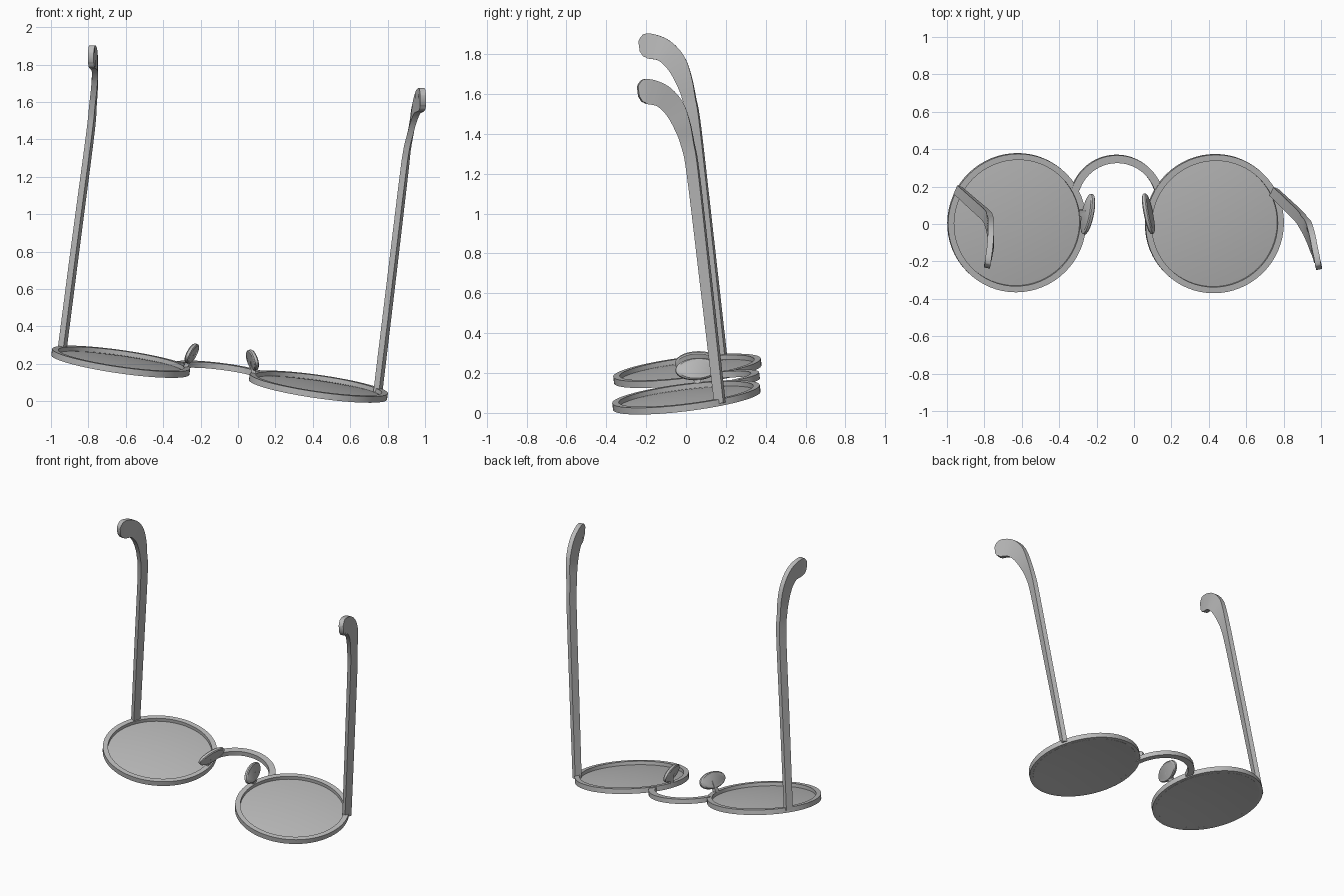
import bpy, bmesh, math
from mathutils import Vector, Matrix

if "Cube" in bpy.data.objects:
    bpy.data.objects.remove(bpy.data.objects["Cube"])

grey = bpy.data.materials.new("plain_grey")
grey.use_nodes = True
COLOUR = (0.5, 0.5, 0.5, 1)
grey.diffuse_color = COLOUR
grey.node_tree.nodes["Principled BSDF"].inputs["Base Color"].default_value = COLOUR


def finish(name, bm):
    bmesh.ops.remove_doubles(bm, verts=bm.verts, dist=1e-5)
    bmesh.ops.recalc_face_normals(bm, faces=bm.faces)
    mesh = bpy.data.meshes.new(name)
    bm.to_mesh(mesh)
    bm.free()
    mesh.materials.append(grey)
    ob = bpy.data.objects.new(name, mesh)
    bpy.context.collection.objects.link(ob)
    bpy.ops.object.select_all(action="DESELECT")
    bpy.context.view_layer.objects.active = ob
    ob.select_set(True)
    bpy.ops.object.shade_smooth_by_angle(angle=math.radians(35))
    return ob


def skin(name, rings, loop=False):
    """Join matching rings of points; cap the ends unless looped."""
    bm = bmesh.new()
    rows = [[bm.verts.new(p) for p in ring] for ring in rings]
    n = len(rows[0])
    pairs = list(zip(rows, rows[1:])) + ([(rows[-1], rows[0])] if loop else [])
    for a, b in pairs:
        for i in range(n):
            j = (i + 1) % n
            bm.faces.new((a[i], a[j], b[j], b[i]))
    if not loop:
        bm.faces.new(rows[0])
        bm.faces.new(rows[-1])
    return finish(name, bm)


def lathe(name, profile, frame, loop=False, sides=64):
    rings = [[frame @ Vector((r * math.cos(a), r * math.sin(a), z))
              for a in (i * math.tau / sides for i in range(sides))]
             for r, z in profile]
    return skin(name, rings, loop)


def frame_from(x_axis, y_axis, origin):
    x = Vector(x_axis).normalized()
    z = x.cross(Vector(y_axis)).normalized()
    m = Matrix((x, z.cross(x), z)).transposed().to_4x4()
    m.translation = origin
    return m


def sweep(name, path, sizes, side_dirs):
    """Rectangular bar along a path, with (width, thickness) at each point."""
    pts = [Vector(p) for p in path]
    rings = []
    for i, p in enumerate(pts):
        t = (pts[min(i + 1, len(pts) - 1)] - pts[max(i - 1, 0)]).normalized()
        n = Vector(side_dirs[i])
        n = (n - t * n.dot(t)).normalized()
        w = t.cross(n) * sizes[i][0] / 2
        n *= sizes[i][1] / 2
        rings.append([p + w + n, p - w + n, p - w - n, p + w - n])
    return skin(name, rings)


def smooth_path(rows, steps=6):
    """Catmull-Rom resampling of rows of numbers."""
    out = []
    for i in range(len(rows) - 1):
        a, b, c, d = (Vector(rows[max(0, min(k, len(rows) - 1))])
                      for k in range(i - 1, i + 3))
        for s in range(steps):
            t = s / steps
            out.append(b + (c - a) * t / 2 + (a * 2 - b * 5 + c * 4 - d) * t * t / 2
                       + (b * 3 - a - c * 3 + d) * t ** 3 / 2)
    return out + [Vector(rows[-1])]


# Rims and gently curved lenses
SLOPE_X, SLOPE_Y = -0.143, 0.125
lens_arc = [(0.35 * k / 8, 0.02 * (1 - (k / 8) ** 2)) for k in range(1, 9)]
lens_profile = ([(r, z - 0.008) for r, z in lens_arc]
                + [(r, z - 0.018) for r, z in reversed(lens_arc)])
for side, centre in (("right", (-0.627, 0.007, 0.211)), ("left", (0.43, 0.002, 0.078))):
    plane = frame_from((1, 0, SLOPE_X), (0, 1, SLOPE_Y), centre)
    lathe(side + "_rim", [(0.373, -0.017), (0.373, 0.017), (0.34, 0.017), (0.34, -0.017)],
          plane, loop=True)
    lathe(side + "_lens", lens_profile, plane)

# Arched bridge between the rims
arch = []
for k in range(33):
    a = math.radians(162 - 144 * k / 32)
    x, y = -0.092 + 0.232 * math.cos(a), 0.116 + 0.232 * math.sin(a)
    arch.append((x, y, 0.144 - 0.1245 * (x + 0.1) + SLOPE_Y * y))
sweep("bridge", arch, [(0.042, 0.032)] * len(arch), [(0.13, -0.12, 1)] * len(arch))

# Nose pads on short struts
pads = (("right", (-0.247, 0.053, 0.255), (0.2, 0.97, 0.08), (0.45, 0, 1),
         (-0.283, 0.06, 0.18)),
        ("left", (0.077, 0.055, 0.22), (-0.2, 0.97, 0.08), (-0.25, 0, 1),
         (0.085, 0.06, 0.13)))
for side, centre, long_axis, short_axis, foot in pads:
    oval = frame_from(long_axis, short_axis, centre) @ Matrix.Diagonal((0.11, 0.056, 1, 1))
    lathe(side + "_nose_pad", [(0.9, -0.013), (1, -0.007), (1, 0.007), (0.9, 0.013)],
          oval, sides=32)
    sweep(side + "_pad_strut", [foot, centre], [(0.035, 0.022)] * 2, [(1, 0, 0)] * 2)

# Temples: y, z, width and x for each side, ending in a rounded hook
stations = [(0.17, 0.05, 0.05, 0.748, -0.94),
            (0.103, 0.63, 0.055, 0.818, -0.865),
            (0.036, 1.20, 0.06, 0.886, -0.79),
            (0.008, 1.35, 0.066, 0.905, -0.776),
            (-0.02, 1.445, 0.085, 0.925, -0.768),
            (-0.06, 1.53, 0.105, 0.942, -0.765),
            (-0.12, 1.59, 0.115, 0.960, -0.767),
            (-0.19, 1.612, 0.125, 0.978, -0.777),
            (-0.222, 1.612, 0.105, 0.986, -0.783),
            (-0.24, 1.61, 0.05, 0.990, -0.787)]
for side, column, dy, dz in (("left", 3, 0, 0), ("right", 4, 0.008, 0.228)):
    rows = smooth_path([(s[column], s[0] + dy, s[1] + dz, s[2]) for s in stations])
    twist = [0.4 * max(0, 1 - k / 30) for k in range(len(rows))]
    sweep(side + "_temple", [r[:3] for r in rows], [(r[3], 0.032) for r in rows],
          [(math.cos(a), -math.sin(a), 0) for a in twist])
